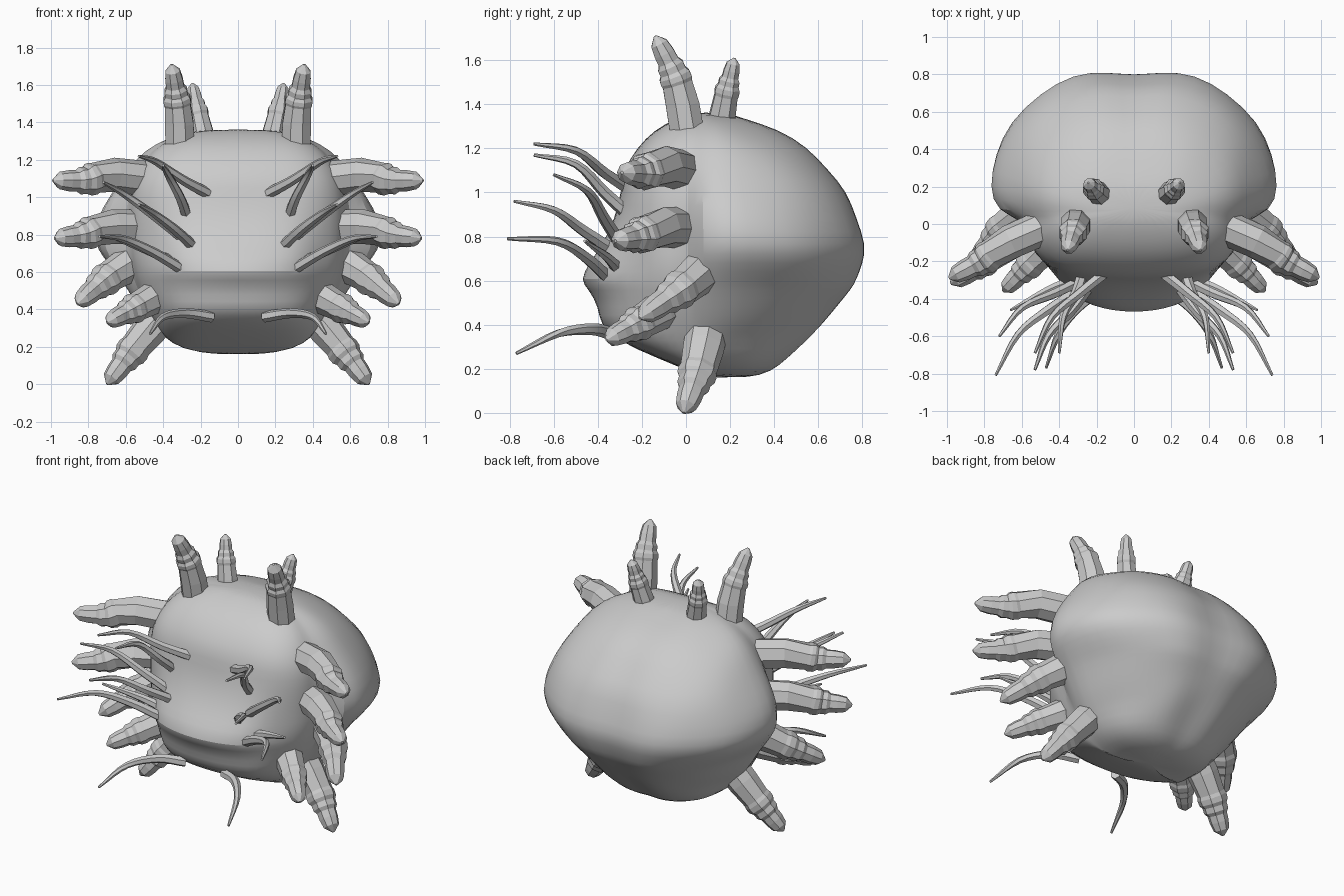
import bpy, bmesh, math
from mathutils import Vector, noise

grey = bpy.data.materials.new("stone grey")
grey.diffuse_color = (0.6, 0.6, 0.6, 1)


def make_object(name, bm, smooth=None):
    bmesh.ops.recalc_face_normals(bm, faces=bm.faces)
    me = bpy.data.meshes.new(name)
    bm.to_mesh(me)
    bm.free()
    me.materials.append(grey)
    ob = bpy.data.objects.new(name, me)
    bpy.context.collection.objects.link(ob)
    if smooth:
        bpy.ops.object.select_all(action='DESELECT')
        ob.select_set(True)
        bpy.context.view_layer.objects.active = ob
        bpy.ops.object.shade_smooth_by_angle(angle=math.radians(smooth))
    return ob


def loft(bm, rings):
    """Skin closed rings of points and cap both ends."""
    vs = [[bm.verts.new(p) for p in ring] for ring in rings]
    n = len(vs[0])
    for a, b in zip(vs, vs[1:]):
        for i in range(n):
            j = (i + 1) % n
            bm.faces.new((a[i], a[j], b[j], b[i]))
    bm.faces.new(vs[0])
    bm.faces.new(vs[-1])


def curve_point(pts, t):
    """Catmull-Rom point along the path, t in 0..1."""
    s = min(t, 0.99999) * (len(pts) - 1)
    i = int(s)
    f = s - i
    p1, p2 = pts[i], pts[i + 1]
    p0 = pts[i - 1] if i else 2 * p1 - p2
    p3 = pts[i + 2] if i + 2 < len(pts) else 2 * p2 - p1
    return 0.5 * (2 * p1 + (p2 - p0) * f + (2 * p0 - 5 * p1 + 4 * p2 - p3) * f * f
                  + (3 * p1 - p0 - 3 * p2 + p3) * f ** 3)


def tube(name, path, profile, radius, sides, smooth=None):
    """Tapered tube on the path; profile is a list of (t, radius factor)."""
    for side, label in ((1, "right"), (-1, "left")):
        pts = [Vector((x * side, y, z)) for x, y, z in path]
        rings = []
        for t, k in profile:
            c = curve_point(pts, t)
            d = (curve_point(pts, min(1, t + 0.04)) - curve_point(pts, max(0, t - 0.04))).normalized()
            u = d.cross(Vector((0, 1, 0.3))).normalized()
            v = d.cross(u)
            rings.append([c + radius * k * (math.cos(a) * u + math.sin(a) * v)
                          for a in (2 * math.pi * (i + 0.5) / sides for i in range(sides))])
        bm = bmesh.new()
        loft(bm, rings)
        make_object(f"{name}_{label}", bm, smooth)


# Body levels: height, front y, back y, head half width, shell half width, snout bulge
levels = [(0.163, 0.12, 0.28, 0.12, 0.14, 0), (0.19, 0.02, 0.39, 0.30, 0.31, 0),
          (0.25, -0.08, 0.46, 0.39, 0.41, 0.04), (0.33, -0.19, 0.55, 0.44, 0.48, 0.12),
          (0.41, -0.23, 0.63, 0.48, 0.54, 0.16), (0.48, -0.25, 0.69, 0.51, 0.59, 0.14),
          (0.565, -0.27, 0.76, 0.54, 0.65, 0.17), (0.60, -0.28, 0.78, 0.55, 0.68, 0.20),
          (0.68, -0.29, 0.81, 0.57, 0.74, 0.15), (0.76, -0.29, 0.82, 0.57, 0.78, 0.09),
          (0.88, -0.29, 0.775, 0.57, 0.765, 0.03), (1.00, -0.28, 0.73, 0.57, 0.70, 0.01),
          (1.10, -0.27, 0.65, 0.55, 0.62, 0.01), (1.20, -0.22, 0.55, 0.49, 0.54, 0),
          (1.28, -0.14, 0.42, 0.41, 0.44, 0), (1.335, -0.04, 0.27, 0.30, 0.31, 0),
          (1.362, 0.04, 0.18, 0.14, 0.15, 0)]
# Head outline: (fraction of head width, fraction of front depth); shell: (fraction of shell width, fraction of back depth)
head = [(0, 0), (0.2, 0), (0.4, 0.02), (0.6, 0.06), (0.78, 0.17), (0.92, 0.38), (1, 0.64), (1.0, 0.9)]
shell = [(0.95, 0.02), (1, 0.2), (0.96, 0.42), (0.86, 0.65), (0.65, 0.86), (0.42, 0.985), (0.2, 0.995), (0, 0.97)]
rings = []
for z, front, back, head_w, shell_w, bulge in levels:
    seam = min(0.06, front + 0.35 * (back - front)) if z < 0.3 or z > 1.25 else 0.05
    pts = [(u * head_w, front + v * (seam - front)) for u, v in head]
    for u, v in shell:
        # the underside of the shell narrows toward the rear
        low = max(0, min(1, (0.72 - z) / 0.2)) if z > 0.25 else 0.4
        pts.append((u * shell_w * (1 - 0.14 * low * v), seam + v * (back - seam)))
    pts += [(-x, y) for x, y in pts[-2:0:-1]]
    ring = []
    for x, y in pts:
        if y < seam:
            y -= bulge * math.sqrt(max(0, 1 - (x / 0.44) ** 2))
        p = Vector((x, y, z))
        out = (p - Vector((0, 0.2, 0.75))).normalized()
        lump = noise.noise(Vector((abs(x), y, z)) * 5) * (0.02 if y > 0.1 else 0.006)
        ring.append(p + out * (lump + 0.004))
    rings.append(ring)
bm = bmesh.new()
loft(bm, rings)
body = make_object("body", bm, 50)
sub = body.modifiers.new("soften", 'SUBSURF')
sub.levels = sub.render_levels = 1

# Stepped horns and legs, mirrored left and right
step = [(0, 1), (0.28, 0.98), (0.52, 0.88), (0.56, 0.94), (0.62, 0.92), (0.66, 0.78), (0.72, 0.78),
        (0.76, 0.62), (0.84, 0.60), (0.93, 0.50), (1, 0.08)]
horns = {
    "tall_horn": (0.084, [(0.31, 0.01, 1.24), (0.315, -0.02, 1.42), (0.33, -0.06, 1.55), (0.355, -0.14, 1.71)]),
    "short_horn": (0.064, [(0.17, 0.15, 1.26), (0.21, 0.18, 1.43), (0.245, 0.22, 1.61)]),
    "upper_side_horn": (0.094, [(0.49, -0.02, 1.10), (0.69, -0.11, 1.12), (0.82, -0.20, 1.09), (0.99, -0.29, 1.09)]),
    "middle_side_horn": (0.094, [(0.50, -0.01, 0.84), (0.70, -0.12, 0.84), (0.83, -0.22, 0.80), (0.98, -0.32, 0.78)]),
    "lower_side_horn": (0.096, [(0.53, 0.10, 0.67), (0.68, 0.0, 0.58), (0.86, -0.21, 0.43)]),
    "cheek_horn": (0.088, [(0.38, -0.06, 0.50), (0.53, -0.19, 0.42), (0.70, -0.36, 0.33)]),
    "leg": (0.096, [(0.38, 0.10, 0.40), (0.54, 0.06, 0.21), (0.70, -0.01, 0.0)]),
}
for name, (radius, path) in horns.items():
    tube(name, path, step, radius, 8)

# Whiskers, mirrored left and right
taper = [(i / 12, 1 - 0.75 * (i / 12) ** 1.8) for i in range(13)]
whiskers = {
    "brow_whisker": [(0.14, -0.25, 1.01), (0.29, -0.37, 1.09), (0.44, -0.50, 1.19), (0.53, -0.69, 1.22)],
    "inner_whisker": [(0.27, -0.25, 0.89), (0.31, -0.37, 1.0), (0.38, -0.50, 1.13), (0.40, -0.69, 1.17)],
    "outer_whisker": [(0.24, -0.28, 0.74), (0.42, -0.37, 0.88), (0.60, -0.45, 1.01), (0.72, -0.60, 1.08)],
    "nose_whisker": [(0.23, -0.32, 0.73), (0.34, -0.47, 0.83), (0.46, -0.60, 0.92), (0.53, -0.78, 0.96)],
    "lip_whisker": [(0.29, -0.35, 0.61), (0.46, -0.46, 0.71), (0.62, -0.59, 0.78), (0.74, -0.81, 0.79)],
    "cheek_whisker": [(0.30, -0.30, 0.64), (0.45, -0.35, 0.70), (0.66, -0.46, 0.78)],
    "chin_whisker": [(0.14, -0.34, 0.36), (0.28, -0.43, 0.38), (0.40, -0.58, 0.36), (0.47, -0.77, 0.27)],
}
for name, path in whiskers.items():
    tube(name, path, taper, 0.03, 6, 40)
